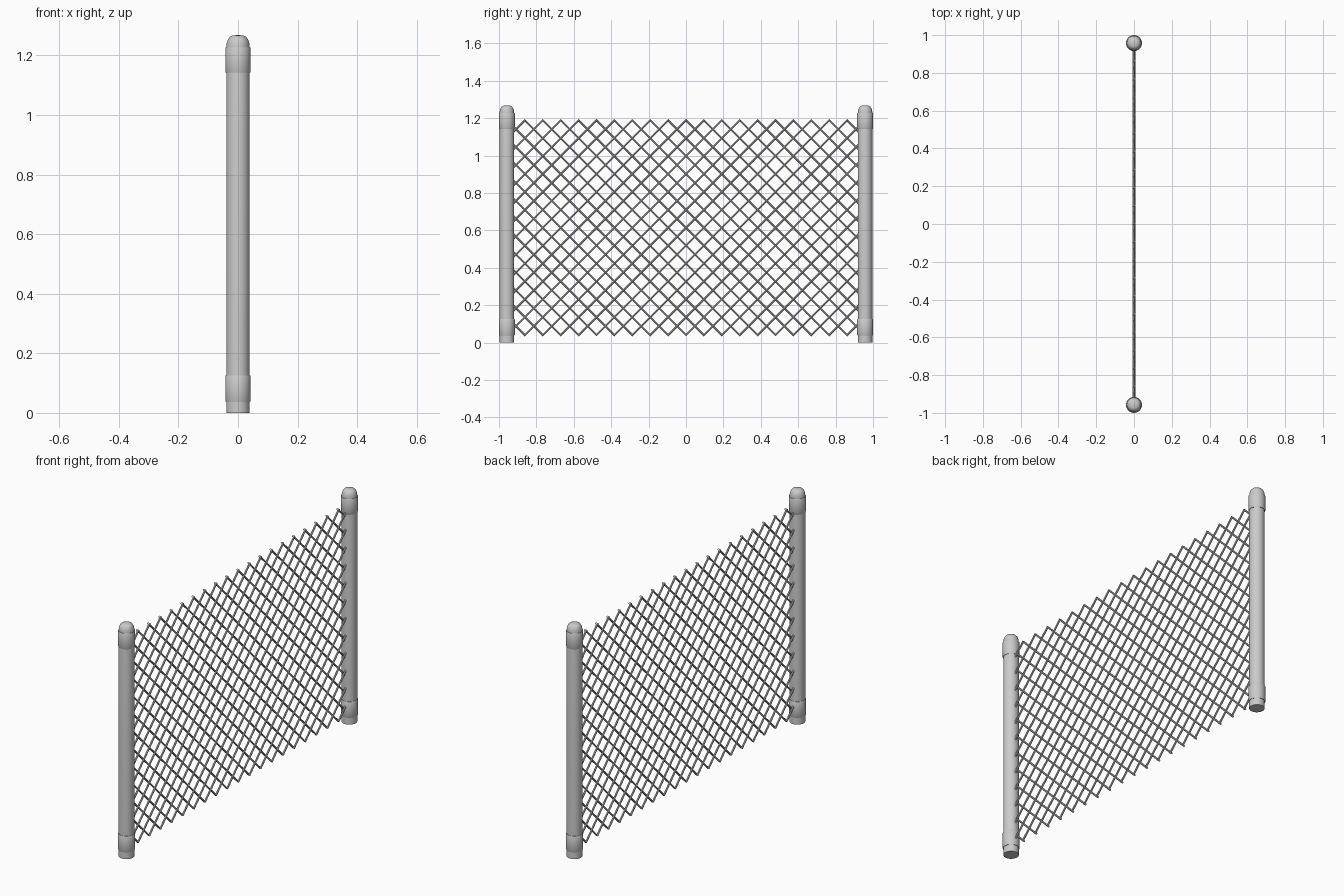
import bpy, bmesh, math
from mathutils import Vector

if "Cube" in bpy.data.objects:
    bpy.data.objects.remove(bpy.data.objects["Cube"])

POST_Y = 0.9575
CELL = 0.0957          # diamond size (square, point up)
Z0, ROWS = 0.04, 12    # bottom of mesh, diamonds high
EDGE = 0.935           # wires stop just inside the posts
WIRE_R, LAYER = 0.0052, 0.003


def finish(bm, name):
    bmesh.ops.recalc_face_normals(bm, faces=bm.faces)
    me = bpy.data.meshes.new(name)
    bm.to_mesh(me)
    bm.free()
    ob = bpy.data.objects.new(name, me)
    bpy.context.collection.objects.link(ob)
    bpy.ops.object.select_all(action='DESELECT')
    ob.select_set(True)
    bpy.context.view_layer.objects.active = ob
    bpy.ops.object.shade_smooth_by_angle(angle=math.radians(40))
    return ob


def lathe(name, profile, y, steps=32):
    bm = bmesh.new()
    vs = [bm.verts.new((r, y, z)) for r, z in profile]
    es = [bm.edges.new(p) for p in zip(vs, vs[1:])]
    bmesh.ops.spin(bm, geom=vs + es, cent=(0, y, 0), axis=(0, 0, 1),
                   angle=2 * math.pi, steps=steps)
    bmesh.ops.remove_doubles(bm, verts=bm.verts, dist=1e-5)
    return finish(bm, name)


def collar(name, y, z1, z2):
    lathe(name, [(0.036, z1), (0.041, z1), (0.0425, z1 + 0.003),
                 (0.0425, z2 - 0.003), (0.041, z2), (0.036, z2)], y)


# posts with domed caps and collars
for side, y in (("left", -POST_Y), ("right", POST_Y)):
    lathe(side + "_post", [(0, 0), (0.039, 0), (0.039, 1.23), (0.0375, 1.243),
                           (0.033, 1.255), (0.026, 1.263), (0.017, 1.267),
                           (0, 1.268)], y)
    collar(side + "_lower_collar", y, 0.038, 0.125)
    collar(side + "_upper_collar", y, 1.142, 1.227)


# diagonal wires, one layer per direction
def wires(name, d):
    bm = bmesh.new()
    height = ROWS * CELL
    for k in range(-23, 12):
        y0 = k * CELL
        t1, t2 = max(0, -EDGE - y0), min(height, EDGE - y0)
        if t2 - t1 < 0.01:
            continue
        t1, t2 = t1 - 0.003, t2 + 0.003
        a = Vector((d * LAYER, d * (y0 + t1), Z0 + t1))
        b = Vector((d * LAYER, d * (y0 + t2), Z0 + t2))
        rot = (b - a).to_track_quat('Z', 'X').to_matrix().to_4x4()
        rot.translation = (a + b) / 2
        bmesh.ops.create_cone(bm, cap_ends=True, segments=8, radius1=WIRE_R,
                              radius2=WIRE_R, depth=(b - a).length, matrix=rot)
    finish(bm, name)


wires("rising_wires", 1)
wires("falling_wires", -1)
